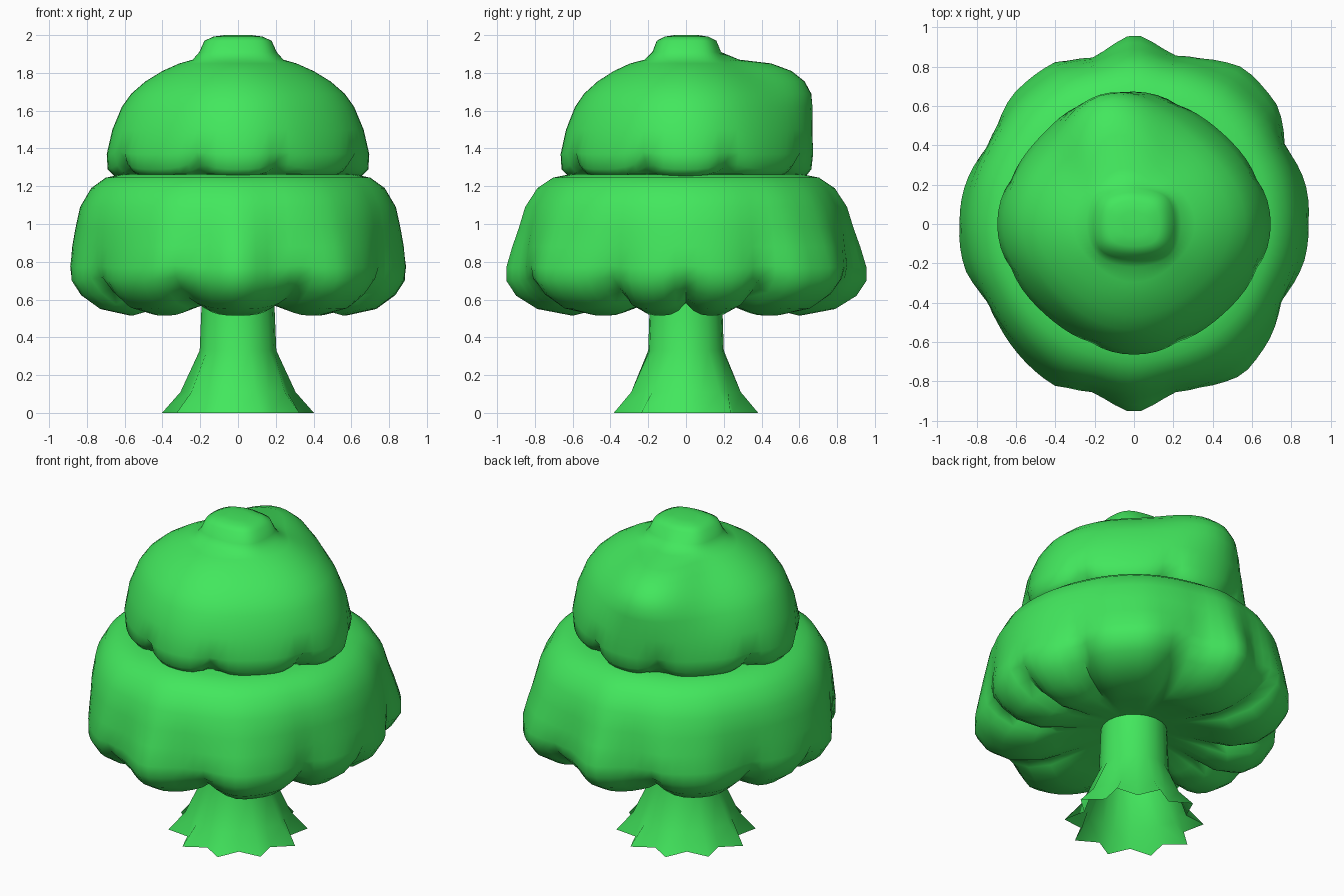
import bpy, bmesh
from math import sin, cos, radians, exp

if "Cube" in bpy.data.objects:
    bpy.data.objects.remove(bpy.data.objects["Cube"])

green = bpy.data.materials.new("leaf_green")
green.diffuse_color = (0.055, 0.80, 0.11, 1)
green.use_nodes = True
green.node_tree.nodes["Principled BSDF"].inputs["Base Color"].default_value = green.diffuse_color


def loft(name, rings, n, point, cap=None, angle=75):
    """Skin a stack of closed rings; point(ring, degrees) gives each vertex."""
    bm = bmesh.new()
    loops = [[bm.verts.new(point(r, 360 * i / n)) for i in range(n)] for r in rings]
    for a, b in zip(loops, loops[1:]):
        for i in range(n):
            j = (i + 1) % n
            bm.faces.new((a[i], a[j], b[j], b[i]))
    if cap == "top":
        bm.faces.new(loops[-1])
    me = bpy.data.meshes.new(name)
    bm.to_mesh(me)
    bm.free()
    ob = bpy.data.objects.new(name, me)
    bpy.context.collection.objects.link(ob)
    me.materials.append(green)
    bpy.ops.object.select_all(action='DESELECT')
    ob.select_set(True)
    bpy.context.view_layer.objects.active = ob
    bpy.ops.object.shade_smooth_by_angle(angle=radians(angle))
    return ob


def polar(r, deg, z):
    return (r * cos(radians(deg)), r * sin(radians(deg)), z)


def crease(deg, cusps):
    """0 at the middle of a leaf lobe, 1 at the cusp between two lobes."""
    ends = cusps + [cusps[0] + 360]
    d = (deg - cusps[0]) % 360 + cusps[0]
    for a, b in zip(ends, ends[1:]):
        if a <= d <= b:
            return abs(2 * (d - a) / (b - a) - 1) ** 3
    return 0


def outline(deg, table):
    pts = table + [(360 + table[0][0], table[0][1])]
    for (a, r), (b, s) in zip(pts, pts[1:]):
        if a <= deg <= b:
            return r + (s - r) * (deg - a) / (b - a)


# Trunk with ten pointed roots, open underneath: (z, tip radius, valley radius)
def trunk_point(ring, deg):
    z, tip, valley = ring
    return polar(tip if round(deg / 18) % 2 == 0 else valley, deg, z)


loft("trunk", [(0, .402, .31), (.11, .305, .275), (.33, .203, .20), (.64, .19, .19)],
     20, trunk_point)

# Lower canopy: (radius scale, z, outline blend, cusp inset, cusp lift)
LOW_CUSPS = [0, 28, 68, 112, 152, 180, 208, 248, 292, 332]
LOW_OUT = [(0, .895), (14, .895), (27, .87), (39, .945), (55, .97), (77, .88), (90, .97),
           (103, .87), (116, .92), (134, .90), (144, .86), (153, .85), (166, .88), (180, .895),
           (195, .89), (207, .85), (217, .86), (244, .92), (257, .88), (270, .965),
           (283, .88), (306, .945), (321, .90), (333, .85), (347, .885)]
low = [(.20, .61, 0, 0, 0), (.35, .59, 0, 0, 0), (.52, .55, .2, .02, .03),
       (.66, .515, .5, .06, .07), (.84, .55, .8, .08, .06), (.945, .62, 1, .07, .04),
       (1, .70, 1, .035, .02), (1, .77, 1, .01, .01), (.985, .88, .75, 0, 0),
       (.97, .98, .45, 0, 0), (.945, 1.09, .3, 0, 0), (.88, 1.19, .2, 0, 0),
       (.795, 1.245, .1, 0, 0), (.70, 1.263, 0, 0, 0), (.55, 1.268, 0, 0, 0)]


def low_point(ring, deg):
    s, z, w, inset, lift = ring
    c = crease(deg, LOW_CUSPS)
    r = s * (.88 + w * (outline(deg, LOW_OUT) - .88))
    return polar(r * (1 - inset * c), deg, z + lift * c)


loft("lower_canopy", low, 90, low_point)

# Upper canopy with a back bulge and a boxy crown:
# (radius, z, bulge radius, squareness, cusp inset, cusp lift)
UP_CUSPS = [20, 70, 110, 160, 200, 250, 290, 340]
up = [(.50, 1.262, .50, 0, 0, 0), (.60, 1.252, .60, 0, .02, .01), (.655, 1.255, .64, 0, .05, .05),
      (.69, 1.29, .665, 0, .06, .05), (.695, 1.37, .675, 0, .02, .01), (.665, 1.50, .675, 0, 0, 0),
      (.615, 1.62, .68, 0, 0, 0), (.565, 1.69, .675, 0, 0, 0), (.49, 1.755, .64, 0, 0, 0),
      (.40, 1.81, .57, 0, 0, 0), (.31, 1.85, .46, 0, 0, 0), (.24, 1.87, .30, .3, 0, 0),
      (.205, 1.91, .205, .6, 0, 0), (.178, 1.97, .178, .6, 0, 0), (.13, 1.992, .13, .6, 0, 0),
      (.07, 2.0, .07, .6, 0, 0)]


def up_point(ring, deg):
    r, z, bulge, square, inset, lift = ring
    cx, sy = cos(radians(deg)), sin(radians(deg))
    # slightly narrower front to back and across the diagonals
    r *= 1 - .045 * sy * sy - (.05 * (2 * sy * cx) ** 2 if z < 1.86 else 0)
    r += (bulge - r) * exp(-((deg - 103) / 27) ** 2)
    box = (cx ** 4 + (sy / .85) ** 4) ** -.25
    r *= 1 + square * (box - 1)
    c = crease(deg, UP_CUSPS)
    return polar(r * (1 - inset * c), deg, z + lift * c)


loft("upper_canopy", up, 72, up_point, cap="top")
